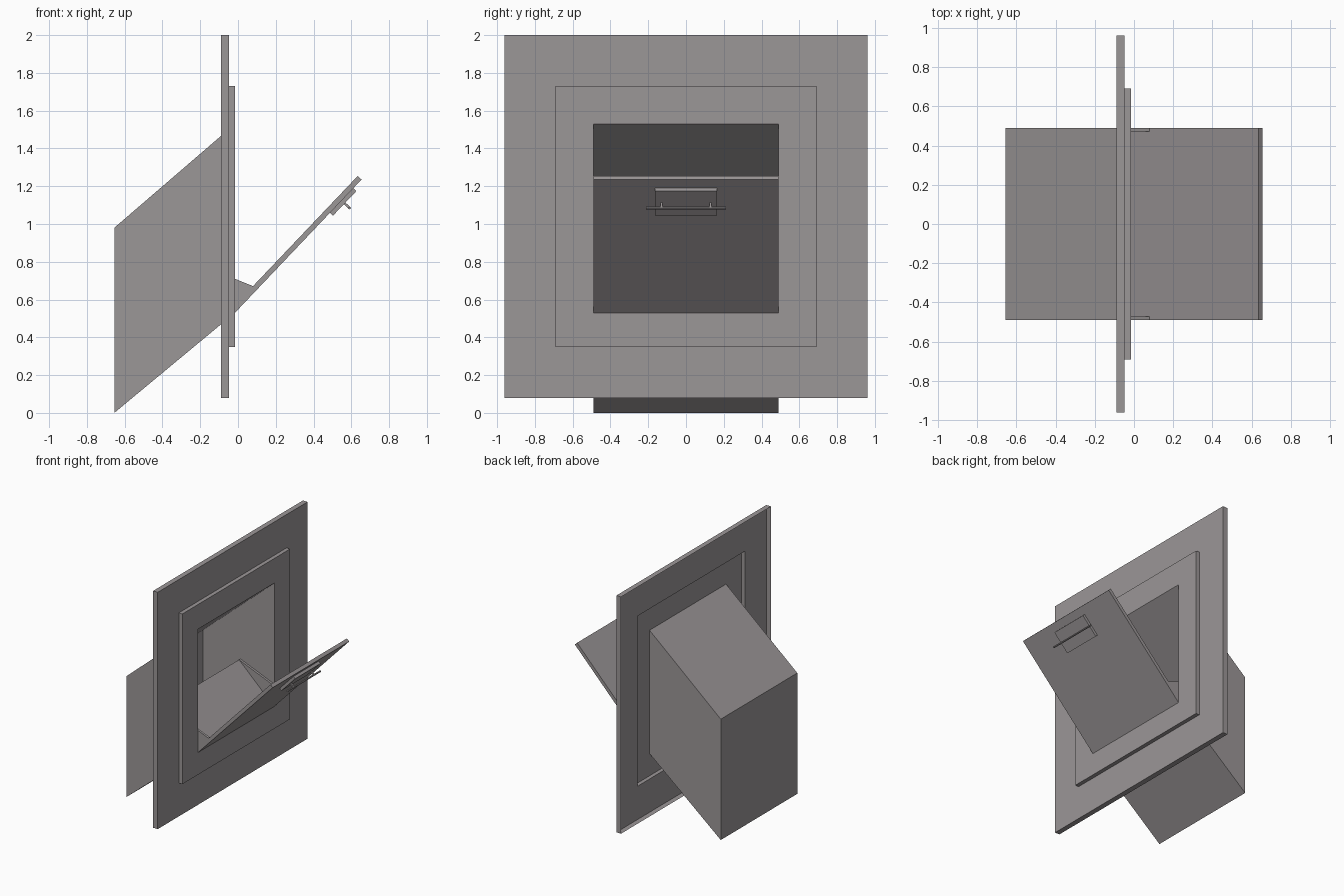
import bpy, bmesh, math
from mathutils import Vector

if "Cube" in bpy.data.objects:
    bpy.data.objects.remove(bpy.data.objects["Cube"])

grey = bpy.data.materials.new("warm_grey")
grey.diffuse_color = (0.33, 0.308, 0.312, 1)
grey.use_nodes = True
grey.node_tree.nodes["Principled BSDF"].inputs["Base Color"].default_value = grey.diffuse_color


def finish(name, bm, recalc=True):
    if recalc:
        bmesh.ops.recalc_face_normals(bm, faces=bm.faces)
    me = bpy.data.meshes.new(name)
    bm.to_mesh(me)
    bm.free()
    me.materials.append(grey)
    ob = bpy.data.objects.new(name, me)
    bpy.context.collection.objects.link(ob)
    return ob


def prism(name, profile, y0, y1):
    """Extrude an (x, z) profile along y."""
    bm = bmesh.new()
    face = bm.faces.new([bm.verts.new((x, y0, z)) for x, z in profile])
    ext = bmesh.ops.extrude_face_region(bm, geom=[face])
    verts = [v for v in ext["geom"] if isinstance(v, bmesh.types.BMVert)]
    bmesh.ops.translate(bm, vec=(0, y1 - y0, 0), verts=verts)
    return finish(name, bm)


def pressed_frame(name, x0, x1, outer, inner):
    """Sheet frame: front at x1 with a rim folded back to x0, open behind.
    outer and inner are (half width, z low, z high)."""
    bm = bmesh.new()

    def loop(x, rect):
        w, a, b = rect
        return [bm.verts.new((x, y, z)) for y, z in ((-w, a), (w, a), (w, b), (-w, b))]
    loops = [loop(x0, outer), loop(x1, outer), loop(x1, inner)]
    for a, b in zip(loops, loops[1:]):
        for i in range(4):
            j = (i + 1) % 4
            bm.faces.new((a[i], a[j], b[j], b[i]))
    return finish(name, bm, recalc=False)


# Wall panel and the raised frame over its opening
pressed_frame("wall_panel", -0.09, -0.048, (0.96, 0.08, 2.0), (0.69, 0.35, 1.73))
pressed_frame("opening_frame", -0.048, -0.016, (0.69, 0.35, 1.73), (0.49, 0.53, 1.53))

# Sloping sheet chute: closed at the back, open at the front
bm = bmesh.new()
back = [(-0.655, y, z) for y, z in ((-0.49, 0), (0.49, 0), (0.49, 0.98), (-0.49, 0.98))]
rear = [bm.verts.new(p) for p in back]
front = [bm.verts.new((-0.016, p[1], 0.53 if p[2] == 0 else 1.53)) for p in back]
bm.faces.new(rear)
for i in range(4):
    j = (i + 1) % 4
    bm.faces.new((rear[i], rear[j], front[j], front[i]))
finish("chute", bm)

# Door coordinates: s runs up the door, d points out of its face
hinge = Vector((-0.016, 0.53))
along = Vector((0.67, 0.705)).normalized()
out = Vector((along.y, -along.x))


def on_door(s, d):
    return tuple(hinge + along * s + out * d)


def door_slab(name, s0, s1, d0, d1, y0, y1):
    return prism(name, [on_door(s0, d0), on_door(s1, d0), on_door(s1, d1), on_door(s0, d1)], y0, y1)


door_slab("door", 0, 0.973, -0.028, 0, -0.49, 0.49)

# Hopper behind the door: floor and two triangular sides flush with the door
door_slab("hopper_floor", 0.0, 0.01, -0.43, -0.028, -0.475, 0.475)
for side, y in (("left", -0.49), ("right", 0.472)):
    prism("hopper_side_" + side,
          [on_door(0, -0.028), on_door(0.168, -0.028), on_door(0.01, -0.43), on_door(0, -0.43)],
          y, y + 0.018)

# Handle: back plate, two posts and a bar
door_slab("handle_plate", 0.73, 0.91, 0, 0.022, -0.163, 0.163)
for side, y in (("left", -0.13), ("right", 0.13)):
    door_slab("handle_post_" + side, 0.814, 0.826, 0.022, 0.056, y - 0.006, y + 0.006)
cs = [(0.82 + 0.007 * math.cos(a), 0.058 + 0.007 * math.sin(a))
      for a in (math.tau * i / 8 for i in range(8))]
prism("handle_bar", [on_door(s, d) for s, d in cs], -0.212, 0.212)
